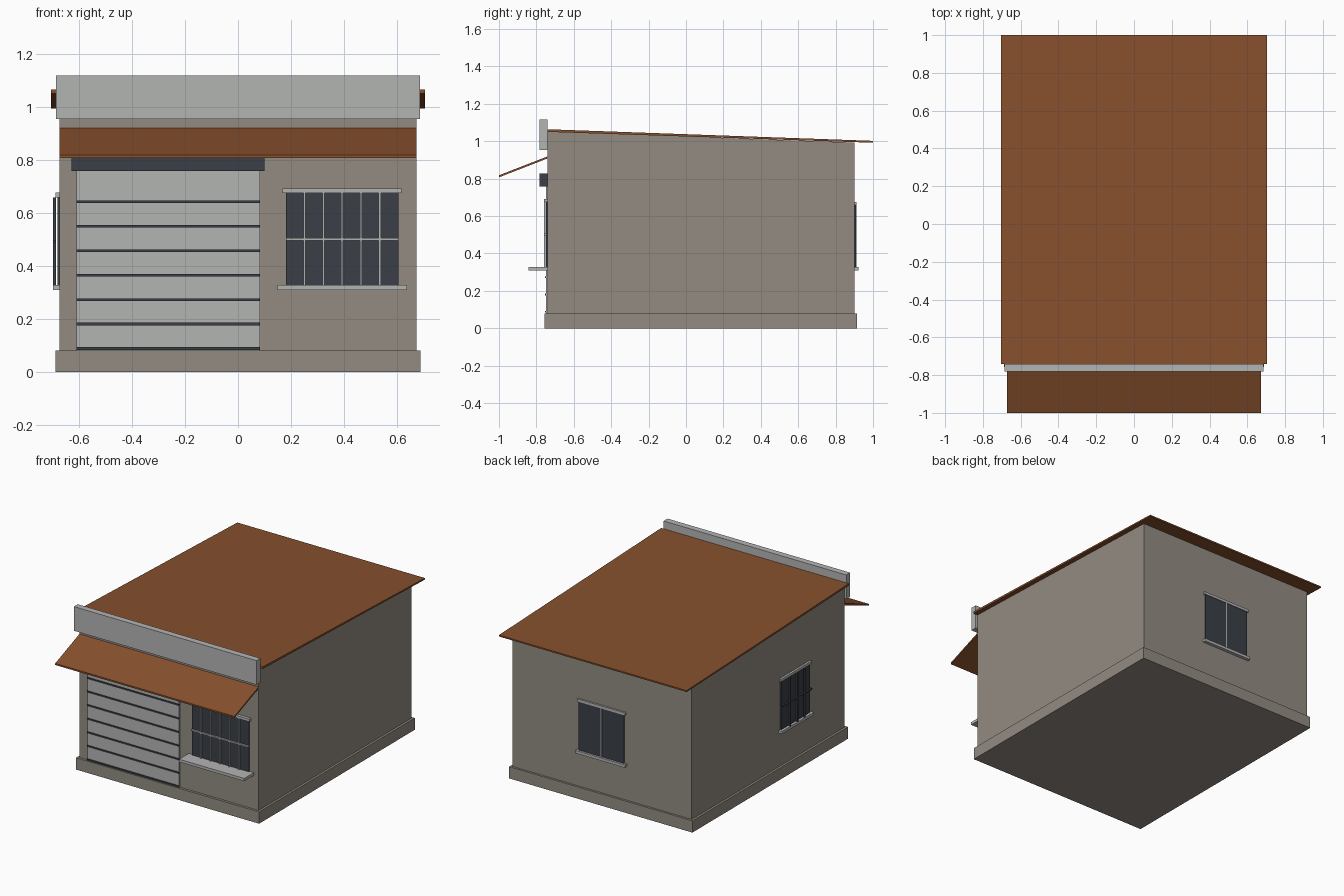
import bpy

default = bpy.data.objects.get("Cube")
if default:
    bpy.data.objects.remove(default, do_unlink=True)


def material(name, rgb):
    m = bpy.data.materials.new(name)
    m.use_nodes = True
    m.diffuse_color = (*rgb, 1)
    m.node_tree.nodes["Principled BSDF"].inputs["Base Color"].default_value = (*rgb, 1)
    return m


WALL = material("warm grey plaster", (0.29, 0.26, 0.225))
TRIM = material("light grey", (0.45, 0.46, 0.45))
ROOF = material("rust brown", (0.24, 0.08, 0.027))
DARK = material("dark slate", (0.043, 0.049, 0.061))


def prism(name, profile, x0, x1, mat):
    """Extrude a closed (y, z) profile along x."""
    n = len(profile)
    verts = [(x, y, z) for x in (x0, x1) for y, z in profile]
    faces = [tuple(range(n))[::-1], tuple(range(n, 2 * n))]
    faces += [(i, (i + 1) % n, n + (i + 1) % n, n + i) for i in range(n)]
    mesh = bpy.data.meshes.new(name)
    mesh.from_pydata(verts, [], faces)
    mesh.materials.append(mat)
    obj = bpy.data.objects.new(name, mesh)
    bpy.context.collection.objects.link(obj)
    return obj


def box(name, x, y, z, mat):
    (y0, y1), (z0, z1) = sorted(y), sorted(z)
    return prism(name, [(y0, z0), (y1, z0), (y1, z1), (y0, z1)], *sorted(x), mat)


FRONT, BACK, SIDE = -0.74, 0.90, 0.673

# Building body with sloped top, and plinth
prism("walls", [(FRONT, 0.05), (BACK, 0.05), (BACK, 0.993), (FRONT, 1.052)], -SIDE, SIDE, WALL)
box("plinth", (-0.688, 0.688), (-0.756, 0.914), (0, 0.08), WALL)

# Roof, parapet and awning
prism("roof", [(FRONT, 1.05), (1.0, 0.992), (1.0, 1.002), (FRONT, 1.064)], -0.705, 0.705, ROOF)
box("parapet", (-0.686, 0.686), (-0.782, FRONT), (0.953, 1.117), TRIM)
prism("awning", [(-1.0, 0.807), (FRONT, 0.908), (FRONT, 0.919), (-1.0, 0.818)], -SIDE, SIDE, ROOF)

# Roller shutter with grooves and housing
box("shutter", (-0.608, 0.082), (-0.748, FRONT), (0.08, 0.77), TRIM)
for i in range(7):
    z = 0.088 + i * 0.0923
    box("shutter_groove", (-0.608, 0.082), (-0.754, FRONT), (z - 0.005, z + 0.005), DARK)
box("shutter_housing", (-0.628, 0.1), (-0.782, FRONT), (0.757, 0.828), DARK)


def window(name, wall, out, axis, span, z, bars, bar_mat, bar_depth, sill, lintel, cross):
    """Window on a wall plane; out is the outward sign, axis the wall's normal."""
    def part(label, along, depth, height, mat, start=-0.005):
        d = (wall + out * start, wall + out * depth)
        xy = (along, d) if axis == "y" else (d, along)
        box(name + "_" + label, *xy, height, mat)

    a, b = span
    z0, z1 = z
    part("glass", span, 0.008, z, DARK)
    for i in range(1, bars + 1):
        c = a + (b - a) * i / (bars + 1)
        part("bar", (c - 0.004, c + 0.004), bar_depth, z, bar_mat, bar_depth - 0.012)
    if cross:
        zc = (z0 + z1) / 2
        part("crossbar", span, bar_depth, (zc - 0.005, zc + 0.005), bar_mat, bar_depth - 0.012)
    part("sill", (a - sill[0], b + sill[0]), sill[1], (z0 - 0.019, z0), TRIM)
    part("lintel", (a - lintel[0], b + lintel[0]), lintel[1], (z1, z1 + 0.018), TRIM)


window("front_window", FRONT, -1, "y", (0.18, 0.605), (0.327, 0.674), 5, TRIM, 0.019,
       (0.032, 0.103), (0.012, 0.02), True)
window("back_window", BACK, 1, "y", (-0.17, 0.17), (0.328, 0.658), 1, TRIM, 0.012,
       (0.016, 0.022), (0.01, 0.012), False)
window("side_window", -SIDE, -1, "x", (-0.36, -0.05), (0.328, 0.658), 3, DARK, 0.025,
       (0.016, 0.025), (0.01, 0.014), True)
